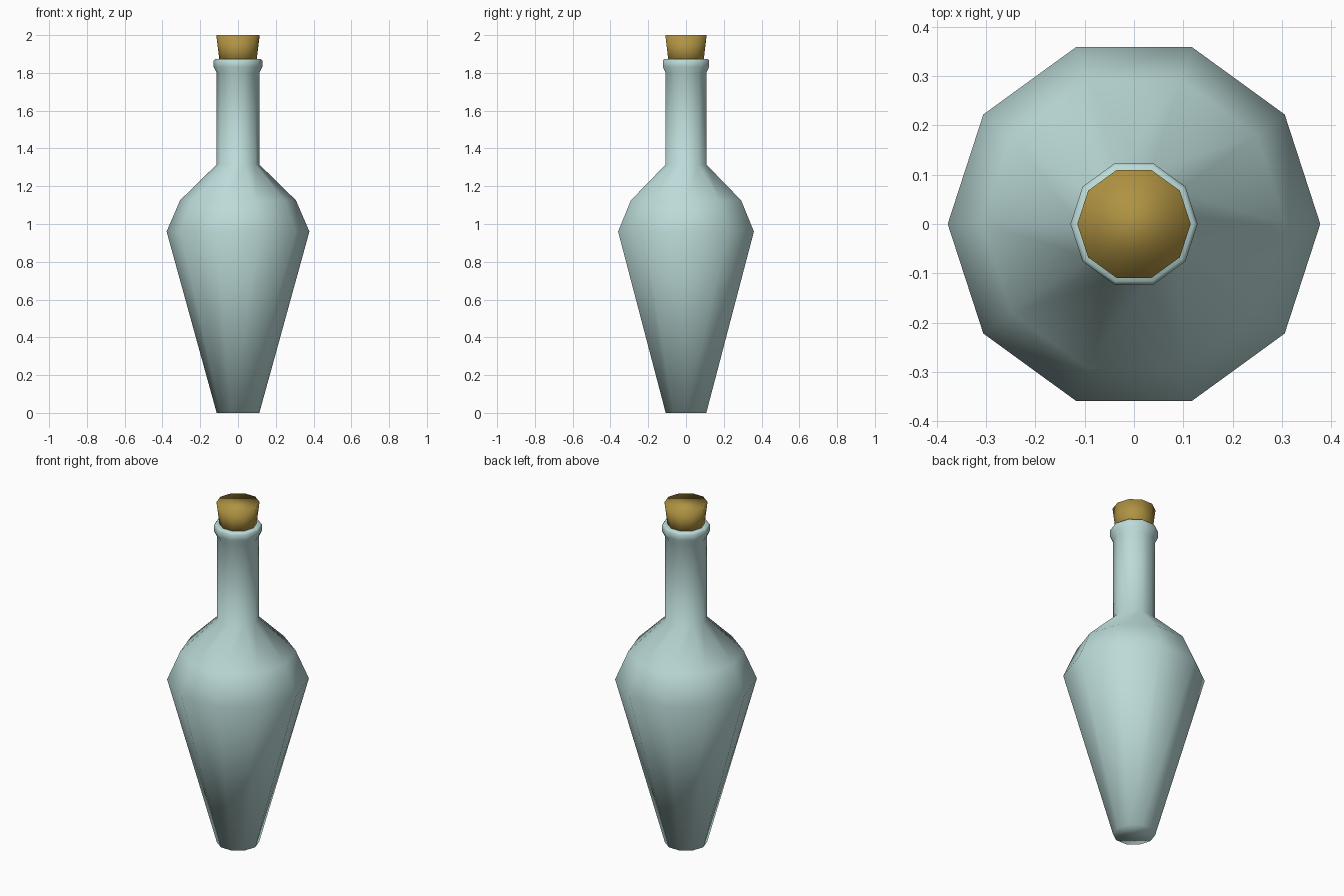
import bpy, bmesh, math

if "Cube" in bpy.data.objects:
    bpy.data.objects.remove(bpy.data.objects["Cube"])

SIDES = 10


def material(name, color):
    m = bpy.data.materials.new(name)
    m.diffuse_color = (*color, 1.0)
    m.use_nodes = True
    m.node_tree.nodes["Principled BSDF"].inputs["Base Color"].default_value = m.diffuse_color
    return m


def lathe(name, profile, mat, cap_top):
    """Ten-sided turned shape from (radius, height) points, bottom to top."""
    bm = bmesh.new()
    rings = []
    for r, z in profile:
        rings.append([bm.verts.new((r * math.cos(2 * math.pi * i / SIDES),
                                    r * math.sin(2 * math.pi * i / SIDES), z))
                      for i in range(SIDES)])
    for low, high in zip(rings, rings[1:]):
        for i in range(SIDES):
            j = (i + 1) % SIDES
            bm.faces.new((low[i], low[j], high[j], high[i]))
    bm.faces.new(rings[0][::-1])
    if cap_top:
        bm.faces.new(rings[-1])
    for f in bm.faces:
        f.smooth = True
    mesh = bpy.data.meshes.new(name)
    bm.to_mesh(mesh)
    bm.free()
    mesh.materials.append(mat)
    obj = bpy.data.objects.new(name, mesh)
    bpy.context.collection.objects.link(obj)
    return obj


glass = material("pale_blue_glass", (0.50, 0.71, 0.69))
cork = material("brown_cork", (0.43, 0.29, 0.055))

# Bottle: tapered body, shoulder, neck and rolled lip
lathe("bottle", [(0.113, 0.0), (0.378, 0.96), (0.307, 1.125), (0.113, 1.315),
                 (0.113, 1.80), (0.129, 1.832), (0.129, 1.865),
                 (0.122, 1.873), (0.096, 1.873)], glass, False)

# Stopper: flared cork seated in the lip
lathe("cork_stopper", [(0.095, 1.84), (0.115, 2.0)], cork, True)
